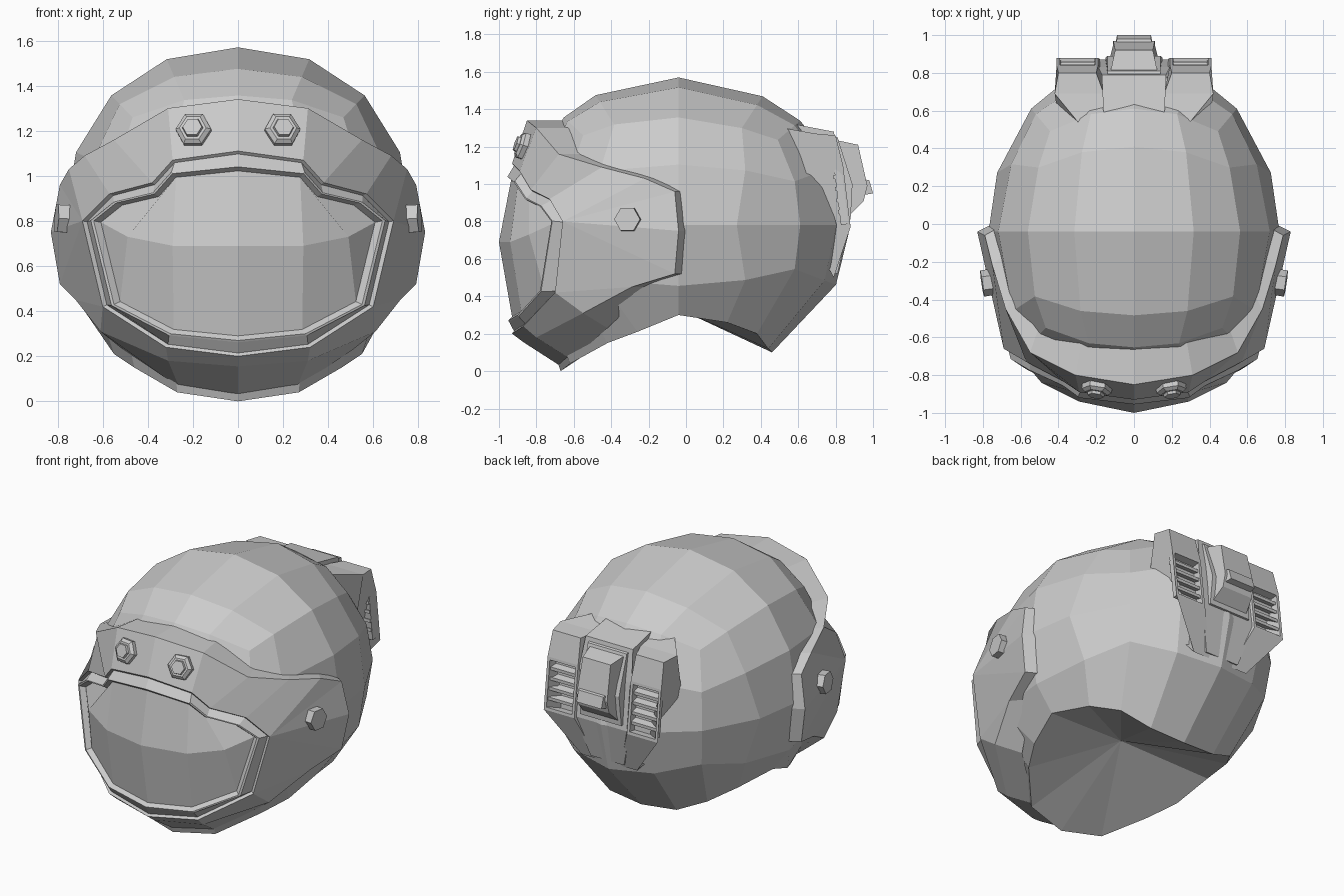
import bpy, bmesh, math
from mathutils import Vector, Matrix

cube = bpy.data.objects.get("Cube")
if cube:
    bpy.data.objects.remove(cube, do_unlink=True)

GREY = (0.6, 0.6, 0.6, 1.0)
grey = bpy.data.materials.new("helmet_grey")
grey.use_nodes = True
grey.diffuse_color = GREY
grey.node_tree.nodes["Principled BSDF"].inputs["Base Color"].default_value = GREY

CENTRE = Vector((0, -0.04, 0.78))


def finish(name, bm, shell=False):
    """Turn a bmesh into a flat-shaded object; shells are made to face outwards."""
    bmesh.ops.recalc_face_normals(bm, faces=bm.faces[:])
    if shell:
        bm.normal_update()
        outward = sum(f.normal.dot(f.calc_center_median() - CENTRE) * f.calc_area() for f in bm.faces)
        if outward < 0:
            bmesh.ops.reverse_faces(bm, faces=bm.faces[:])
    mesh = bpy.data.meshes.new(name)
    bm.to_mesh(mesh)
    bm.free()
    mesh.materials.append(grey)
    obj = bpy.data.objects.new(name, mesh)
    bpy.context.collection.objects.link(obj)


def full_ring(half):
    """Complete a half outline, running from top centre to bottom centre."""
    return half + [(-x, y, z) for x, y, z in reversed(half[1:-1])]


def loft(name, halves):
    bm = bmesh.new()
    rings = [[bm.verts.new(p) for p in full_ring(h)] for h in halves]
    count = len(rings[0])
    for a, b in zip(rings, rings[1:]):
        for i in range(count):
            j = (i + 1) % count
            bm.faces.new((a[i], a[j], b[j], b[i]))
    bmesh.ops.remove_doubles(bm, verts=bm.verts[:], dist=0.0005)
    finish(name, bm, shell=True)


def block(name, profile, side=1, recess=None):
    """Prism across x; every profile point is (y, z, inner x, outer x)."""
    bm = bmesh.new()
    inner = [bm.verts.new((side * a, y, z)) for y, z, a, b in profile]
    outer = [bm.verts.new((side * b, y, z)) for y, z, a, b in profile]
    bm.faces.new(inner)
    bm.faces.new(outer)
    walls = []
    for i in range(len(profile)):
        j = (i + 1) % len(profile)
        walls.append(bm.faces.new((inner[i], inner[j], outer[j], outer[i])))
    bmesh.ops.recalc_face_normals(bm, faces=bm.faces[:])
    if recess is not None:
        bm.normal_update()
        bmesh.ops.inset_region(bm, faces=[walls[recess]], thickness=0.025)
        bmesh.ops.inset_region(bm, faces=[walls[recess]], thickness=0.001, depth=-0.05)
    finish(name, bm)


def hex_stud(name, place, direction, steps):
    """Stacked hexagonal prisms; steps are (radius, top radius, start, end)."""
    bm = bmesh.new()
    turn = Vector(direction).to_track_quat('Z', 'Y').to_matrix().to_4x4()
    base = Matrix.Translation(place) @ turn @ Matrix.Rotation(math.pi / 6, 4, 'Z')
    for low, high, start, end in steps:
        bmesh.ops.create_cone(bm, cap_ends=True, segments=6, radius1=low, radius2=high,
                              depth=end - start,
                              matrix=base @ Matrix.Translation((0, 0, (start + end) / 2)))
    finish(name, bm)


# Shell: a rounded cube whose underside becomes a hollow fan
rim = {
    (0, -1): (0, -0.67, 0), (0.5, -1): (0.27, -0.62, 0.04), (1, -1): (0.46, -0.42, 0.15),
    (1, -0.5): (0.55, -0.26, 0.21), (1, 0): (0.6, -0.04, 0.3), (1, 0.5): (0.53, 0.22, 0.26),
    (1, 1): (0.42, 0.38, 0.2), (0.5, 1): (0.24, 0.44, 0.12), (0, 1): (0, 0.46, 0.1),
}
bm = bmesh.new()
bmesh.ops.create_cube(bm, size=2)
bmesh.ops.subdivide_edges(bm, edges=bm.edges[:], cuts=3, use_grid_fill=True)
inside = [v for v in bm.verts if v.co.z < -0.9 and max(abs(v.co.x), abs(v.co.y)) < 0.9]
bmesh.ops.delete(bm, geom=inside, context='VERTS')


def spaced(value, ratio):
    """Move the half-way grid line to the given ratio."""
    return math.copysign(ratio, value) if abs(value) == 0.5 else value


for v in bm.verts:
    x, y, z = (round(c * 2) / 2 for c in v.co)
    if z == -1:
        px, py, pz = rim[(abs(x), y)]
        v.co = (math.copysign(px, x), py, pz)
        continue
    back = y > 0
    grid = (spaced(x, 0.44), spaced(y, 0.36 + 0.2 * abs(z) if back else 0.6), spaced(z, 0.44))
    power = 2.0 if back else 2.2
    size = sum(abs(c) ** power for c in grid) ** (1 / power)
    radii = (0.77, 0.92 if back else 0.84, 0.79)
    v.co = CENTRE + Vector([c * r / size for c, r in zip(grid, radii)])
apex = bm.verts.new((0, -0.12, 0.37))
for e in [e for e in bm.edges if e.is_boundary]:
    bm.faces.new((e.verts[0], e.verts[1], apex))
finish("helmet_shell", bm, shell=True)

# Face guard: raised plate from brow to ears and chin
guard_edge = [
    (0, -0.85, 1.34), (0.31, -0.80, 1.30), (0.55, -0.68, 1.16), (0.68, -0.45, 1.09),
    (0.75, -0.22, 1.03), (0.79, -0.06, 0.96), (0.83, -0.04, 0.75), (0.79, -0.06, 0.52),
    (0.72, -0.29, 0.45), (0.61, -0.55, 0.31), (0.31, -0.80, 0.18), (0, -0.87, 0.155),
]
guard_base = [(x * 0.88, y * 0.78 + 0.04, z) for x, y, z in guard_edge[:9]]
guard_base += [(0.51, -0.42, 0.23), (0.26, -0.61, 0.06), (0, -0.66, 0.02)]
opening = [
    (0, -0.93, 1.11), (0.29, -0.89, 1.07), (0.38, -0.83, 0.97), (0.57, -0.73, 0.92),
    (0.69, -0.66, 0.80), (0.60, -0.70, 0.42), (0.32, -0.87, 0.24), (0, -0.93, 0.20),
]
spread = [opening[i] for i in (0, 1, 2, 3, 4, 4, 4, 4, 5, 5, 6, 7)]
loft("face_guard", [guard_base, guard_edge, spread])


def shrink(half, factor, back):
    return [(x * factor, y + back, 0.68 + (z - 0.68) * factor) for x, y, z in half]


# Visor frame: groove and raised lip
lip = [
    (0, -0.955, 1.04), (0.29, -0.92, 1.01), (0.37, -0.86, 0.92), (0.54, -0.78, 0.88),
    (0.64, -0.72, 0.80), (0.55, -0.78, 0.43), (0.30, -0.90, 0.30), (0, -0.95, 0.27),
]
visor_edge = shrink(lip, 0.95, 0.02)
loft("visor_frame", [opening, shrink(opening, 0.97, 0.01), shrink(lip, 1.02, 0.005), lip, visor_edge])

# Visor: faceted bulging pane
bm = bmesh.new()
for side in (1, -1):
    points = visor_edge + [(0, -1, 0.69), (0.29, -0.94, 0.69), (0.49, -0.84, 0.73)]
    v = [bm.verts.new((side * x, y, z)) for x, y, z in points]
    top, bottom, mid, near, far = v[:5], v[5:8], v[8], v[9], v[10]
    for face in ((top[0], top[1], near, mid), (top[1], top[2], far, near),
                 (top[2], top[3], top[4], far), (top[4], bottom[0], far),
                 (bottom[0], bottom[1], near, far), (bottom[1], bottom[2], mid, near)):
        bm.faces.new(face)
bmesh.ops.remove_doubles(bm, verts=bm.verts[:], dist=0.0005)
finish("visor", bm, shell=True)

# Rear vent housings with slats, brow lamps and ear bolts on both sides
vent = [
    (0.52, 1.30, 0.15, 0.28), (0.69, 1.27, 0.16, 0.42), (0.80, 1.26, 0.20, 0.40),
    (0.84, 1.10, 0.19, 0.41), (0.88, 0.77, 0.19, 0.41), (0.79, 0.50, 0.08, 0.20),
    (0.68, 0.70, 0.10, 0.38), (0.62, 0.95, 0.15, 0.41),
]
for side, label in ((1, "left"), (-1, "right")):
    block(label + "_vent_housing", vent, side, recess=3)
    for i in range(4):
        t = (i + 1) / 5
        y, z = 0.84 + 0.04 * t, 1.09 - 0.31 * t
        block(label + "_vent_slat", [(y - 0.06, z + 0.02, 0.21, 0.39), (y - 0.01, z + 0.008, 0.21, 0.39),
                                     (y - 0.01, z - 0.012, 0.21, 0.39), (y - 0.06, z, 0.21, 0.39)], side)
    hex_stud(label + "_brow_lamp", (side * 0.195, -0.86, 1.2), (side * 0.15, -0.94, 0.33),
             [(0.08, 0.08, -0.05, 0.025), (0.08, 0.06, 0.025, 0.04), (0.047, 0.043, 0.04, 0.055)])
    hex_stud(label + "_ear_bolt", (side * 0.77, -0.31, 0.81), (side, -0.15, 0.05),
             [(0.07, 0.07, -0.04, 0.035)])


def centred(profile):
    return [(y, z, -half, half) for y, z, half in profile]


# Rear centre: backing, raised panel and handle
block("rear_backing", centred([(0.53, 1.33, 0.16), (0.79, 1.28, 0.17), (0.83, 1.08, 0.19),
                               (0.87, 0.78, 0.20), (0.81, 0.52, 0.12), (0.55, 0.6, 0.12)]))
block("rear_panel_base", centred([(0.70, 1.28, 0.15), (0.81, 1.25, 0.14), (0.89, 1.0, 0.14),
                                  (0.88, 0.81, 0.15), (0.70, 0.80, 0.15)]))
block("rear_panel", centred([(0.78, 1.24, 0.13), (0.92, 1.21, 0.10), (0.97, 0.99, 0.11),
                             (0.95, 0.91, 0.11), (0.87, 0.83, 0.13), (0.78, 0.83, 0.13)]))
block("rear_handle", centred([(0.93, 1.03, 0.10), (0.98, 1.02, 0.09), (1.0, 0.95, 0.09),
                              (0.94, 0.94, 0.10)]))
